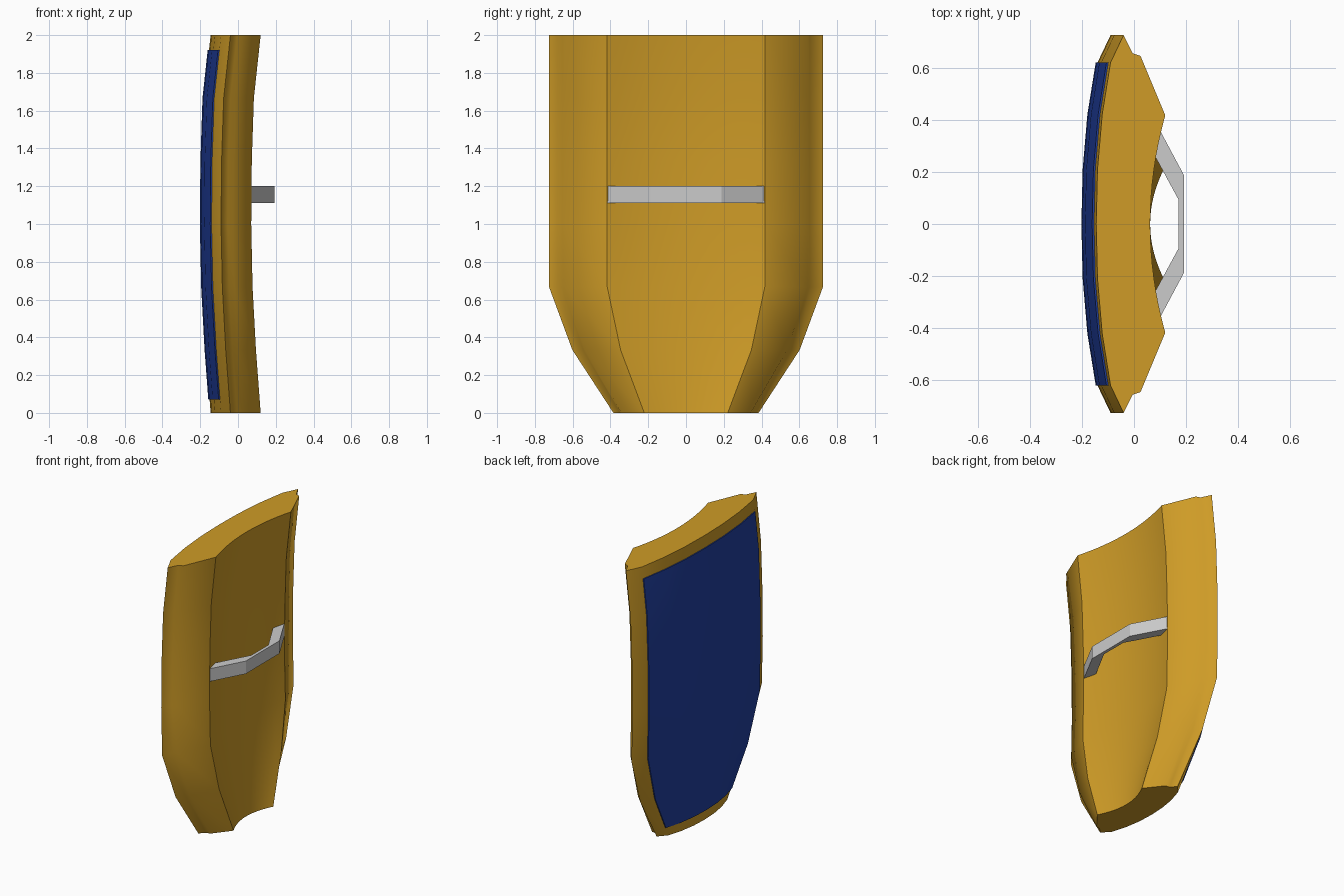
import bpy, bmesh

if "Cube" in bpy.data.objects:
    bpy.data.objects.remove(bpy.data.objects["Cube"])

ROWS = [0, 1/3, 2/3, 1, 4/3, 5/3, 2]
BEND = [0, -0.025, -0.043, -0.05, -0.047, -0.036, 0]       # bow along the height
TAPER = [0.53, 0.83, 1, 1, 1, 1, 1]                        # narrowing to the bottom


def sample(table, z):
    i = min(int(z * 3 + 1e-6), 5)
    t = z * 3 - i
    return table[i] * (1 - t) + table[i + 1] * t


def material(name, color):
    m = bpy.data.materials.new(name)
    m.diffuse_color = (*color, 1)
    m.use_nodes = True
    m.node_tree.nodes["Principled BSDF"].inputs["Base Color"].default_value = m.diffuse_color
    return m


def loft(name, profile, rows, sharp=(), mat=None, shaped=True, smooth=True):
    """Sweep a closed (x, y) profile up through the z rows."""
    bm = bmesh.new()
    rings = []
    for z in rows:
        d, s = (sample(BEND, z), sample(TAPER, z)) if shaped else (0, 1)
        rings.append([bm.verts.new((x + d, y * s, z)) for x, y in profile])
    n = len(profile)
    for a, b in zip(rings, rings[1:]):
        for i in range(n):
            j = (i + 1) % n
            bm.faces.new((a[i], a[j], b[j], b[i])).smooth = smooth
    caps = [bm.faces.new(rings[0][::-1]), bm.faces.new(rings[-1])]
    for f in caps:
        for e in f.edges:
            e.smooth = False
    for a, b in zip(rings, rings[1:]):
        for i in range(n):
            if profile[i] in sharp:
                bm.edges.get((a[i], b[i])).smooth = False
    bmesh.ops.recalc_face_normals(bm, faces=bm.faces)
    me = bpy.data.meshes.new(name)
    bm.to_mesh(me)
    bm.free()
    ob = bpy.data.objects.new(name, me)
    bpy.context.collection.objects.link(ob)
    if mat:
        me.materials.append(mat)
    return ob


def mirrored(half):
    """Mirror a half outline (first point to last) across y = 0."""
    return half + [(x, -y) for x, y in reversed(half) if y > 1e-6]


# Shield body: bowed front, stepped sides, hollow back
front = [(-0.145, 0), (-0.14, 0.21), (-0.122, 0.42), (-0.09, 0.62)]
tip, corner = (-0.04, 0.725), (0.12, 0.417)
hollow = [(0.062 + 0.058 * (k / 8) ** 2, 0.417 * k / 8) for k in range(7, -1, -1)]
body = mirrored(front + [tip, (-0.005, 0.655), (0.025, 0.645), corner] + hollow)
edges = [tip, corner, (tip[0], -tip[1]), (corner[0], -corner[1])]
loft("shield_body", body, ROWS, edges, material("amber", (0.62, 0.33, 0.02)))

# Thin raised panel over the front face
half = [(x - 0.007, y) for x, y in front]
back = [(x + 0.012, y) for x, y in reversed(front)]
loft("front_panel", mirrored(half + back), [0.07] + ROWS[1:6] + [1.92],
     mirrored([half[-1], back[0]]), material("blue", (0.015, 0.05, 0.35)))

# Flat angular grip across the hollow
outer = [(0.07, 0.415), (0.192, 0.187)]
inner = [(0.17, 0.095), (0.04, 0.335)]
grip = outer + [(x, -y) for x, y in reversed(outer)] \
    + [(x, -y) for x, y in reversed(inner)] + inner
loft("handle", grip, [1.11, 1.2], shaped=False, smooth=False)
